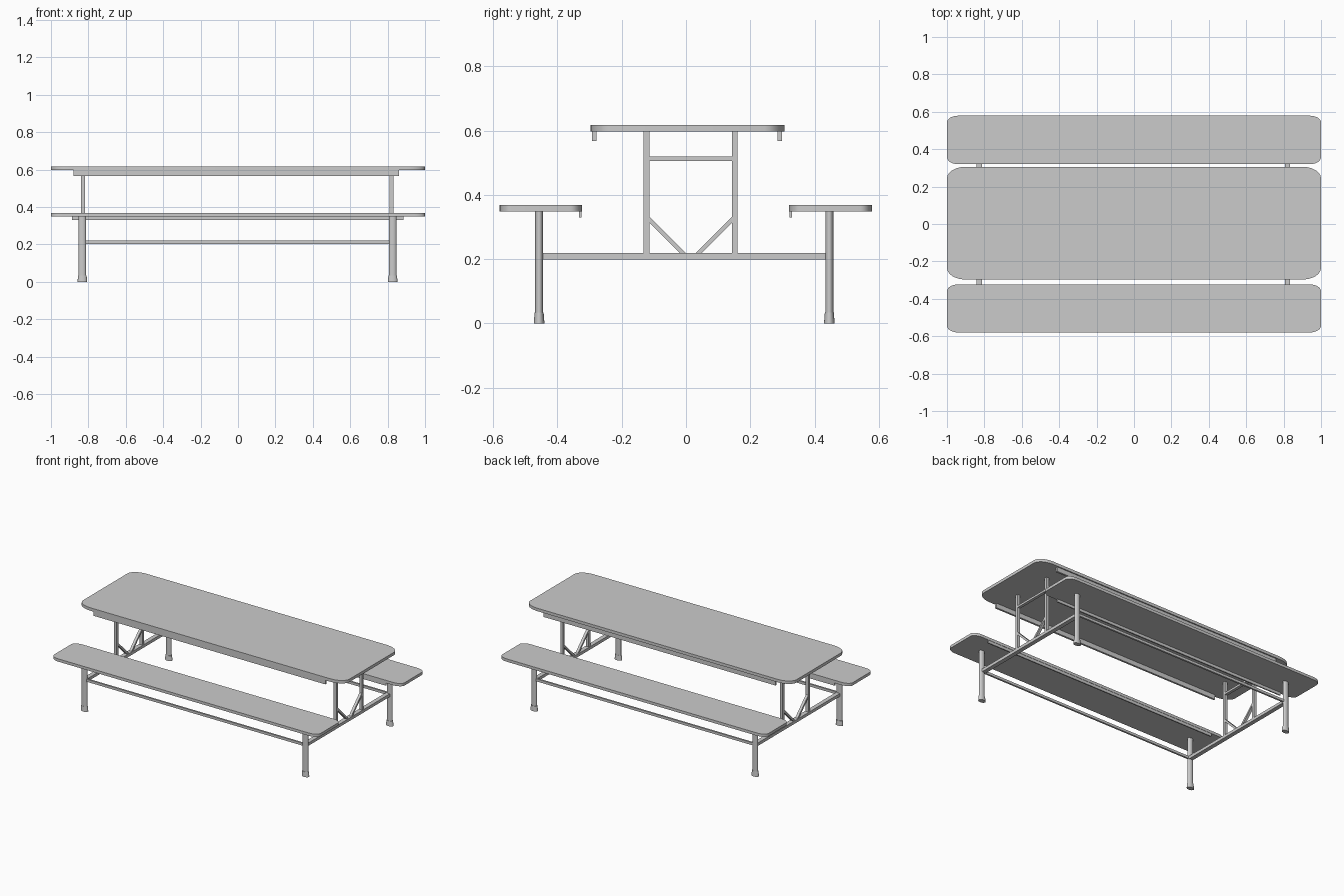
import bpy, bmesh
from math import cos, sin, pi, atan2, hypot
from mathutils import Matrix, Vector

if "Cube" in bpy.data.objects:
    bpy.data.objects.remove(bpy.data.objects["Cube"])


def finish(name, bm, smooth=False):
    bmesh.ops.recalc_face_normals(bm, faces=bm.faces)
    me = bpy.data.meshes.new(name)
    bm.to_mesh(me)
    bm.free()
    ob = bpy.data.objects.new(name, me)
    bpy.context.collection.objects.link(ob)
    if smooth:
        bpy.ops.object.select_all(action='DESELECT')
        ob.select_set(True)
        bpy.context.view_layer.objects.active = ob
        bpy.ops.object.shade_smooth_by_angle(angle=0.7)
    return ob


def box(name, x, y, z):
    """Box from (min, max) ranges."""
    bm = bmesh.new()
    size = [r[1] - r[0] for r in (x, y, z)]
    mid = [(r[0] + r[1]) / 2 for r in (x, y, z)]
    bmesh.ops.create_cube(bm, size=1, matrix=Matrix.Translation(mid) @ Matrix.Diagonal((*size, 1)))
    return finish(name, bm)


def rounded_board(name, y, z, rx, ry, steps=6):
    """Full-length board with elliptical corners."""
    bm = bmesh.new()
    mid, half = (y[0] + y[1]) / 2, (y[1] - y[0]) / 2
    verts = []
    for q, (sx, sy) in enumerate(((1, 1), (-1, 1), (-1, -1), (1, -1))):
        for i in range(steps + 1):
            a = (q + i / steps) * pi / 2
            verts.append(bm.verts.new((sx * (1 - rx) + rx * cos(a),
                                       mid + sy * (half - ry) + ry * sin(a), z[0])))
    face = bm.faces.new(verts)
    ext = bmesh.ops.extrude_face_region(bm, geom=[face], use_keep_orig=True)
    bmesh.ops.translate(bm, vec=(0, 0, z[1] - z[0]),
                        verts=[g for g in ext['geom'] if isinstance(g, bmesh.types.BMVert)])
    return finish(name, bm, True)


def lathe(name, x, y, profile, sides=20):
    """Oval post from (x radius, y radius, z) rings."""
    bm = bmesh.new()
    rings = [[bm.verts.new((x + rx * cos(2 * pi * i / sides), y + ry * sin(2 * pi * i / sides), z))
              for i in range(sides)] for rx, ry, z in profile]
    for a, b in zip(rings, rings[1:]):
        for i in range(sides):
            j = (i + 1) % sides
            bm.faces.new((a[i], a[j], b[j], b[i]))
    bm.faces.new(rings[0])
    bm.faces.new(rings[-1])
    return finish(name, bm, True)


def brace(name, x, p, q, wide, thick):
    """Square bar between two (y, z) points."""
    bm = bmesh.new()
    dy, dz = q[0] - p[0], q[1] - p[1]
    m = (Matrix.Translation((x, (p[0] + q[0]) / 2, (p[1] + q[1]) / 2))
         @ Matrix.Rotation(atan2(dz, dy), 4, 'X')
         @ Matrix.Diagonal((wide, hypot(dy, dz), thick, 1)))
    bmesh.ops.create_cube(bm, size=1, matrix=m)
    return finish(name, bm)


# Table top and its two side aprons
rounded_board("table_top", (-0.297, 0.306), (0.598, 0.618), 0.1, 0.062)
box("table_apron_front", (-0.88, 0.86), (-0.292, -0.279), (0.567, 0.6))
box("table_apron_back", (-0.88, 0.86), (0.285, 0.298), (0.567, 0.6))

# Bench seats with inner lips
rounded_board("seat_front", (-0.58, -0.323), (0.349, 0.368), 0.06, 0.036)
rounded_board("seat_back", (0.32, 0.579), (0.349, 0.368), 0.06, 0.036)
box("seat_lip_front", (-0.888, 0.885), (-0.333, -0.325), (0.33, 0.351))
box("seat_lip_back", (-0.888, 0.885), (0.322, 0.33), (0.33, 0.351))

# Oval legs, rubber feet and long lower rails
for side, y in (("front", -0.457), ("back", 0.446)):
    for end, x in (("left", -0.832), ("right", 0.827)):
        lathe(f"{side}_{end}_leg", x, y, [(0.02, 0.0125, 0.02), (0.02, 0.0125, 0.351)])
        lathe(f"{side}_{end}_foot", x, y,
              [(0.026, 0.0165, 0), (0.0255, 0.016, 0.008), (0.0225, 0.014, 0.034)])
    box(f"{side}_long_rail", (-0.825, 0.82), (y - 0.006, y + 0.006), (0.203, 0.22))

# End frames: cross bar, uprights, upper rail and diagonal braces
for end, x in (("left", -0.8285), ("right", 0.8205)):
    box(f"{end}_cross_bar", (x - 0.0145, x + 0.0145), (-0.452, 0.441), (0.199, 0.219))
    for side, y in (("front", -0.123), ("back", 0.152)):
        box(f"{end}_{side}_upright", (x - 0.01, x + 0.01), (y - 0.009, y + 0.009), (0.21, 0.6))
    box(f"{end}_upper_rail", (x - 0.01, x + 0.01), (-0.12, 0.15), (0.506, 0.52))
    brace(f"{end}_front_brace", x, (-0.12, 0.329), (-0.003, 0.212), 0.018, 0.013)
    brace(f"{end}_back_brace", x, (0.149, 0.329), (0.032, 0.212), 0.018, 0.013)
